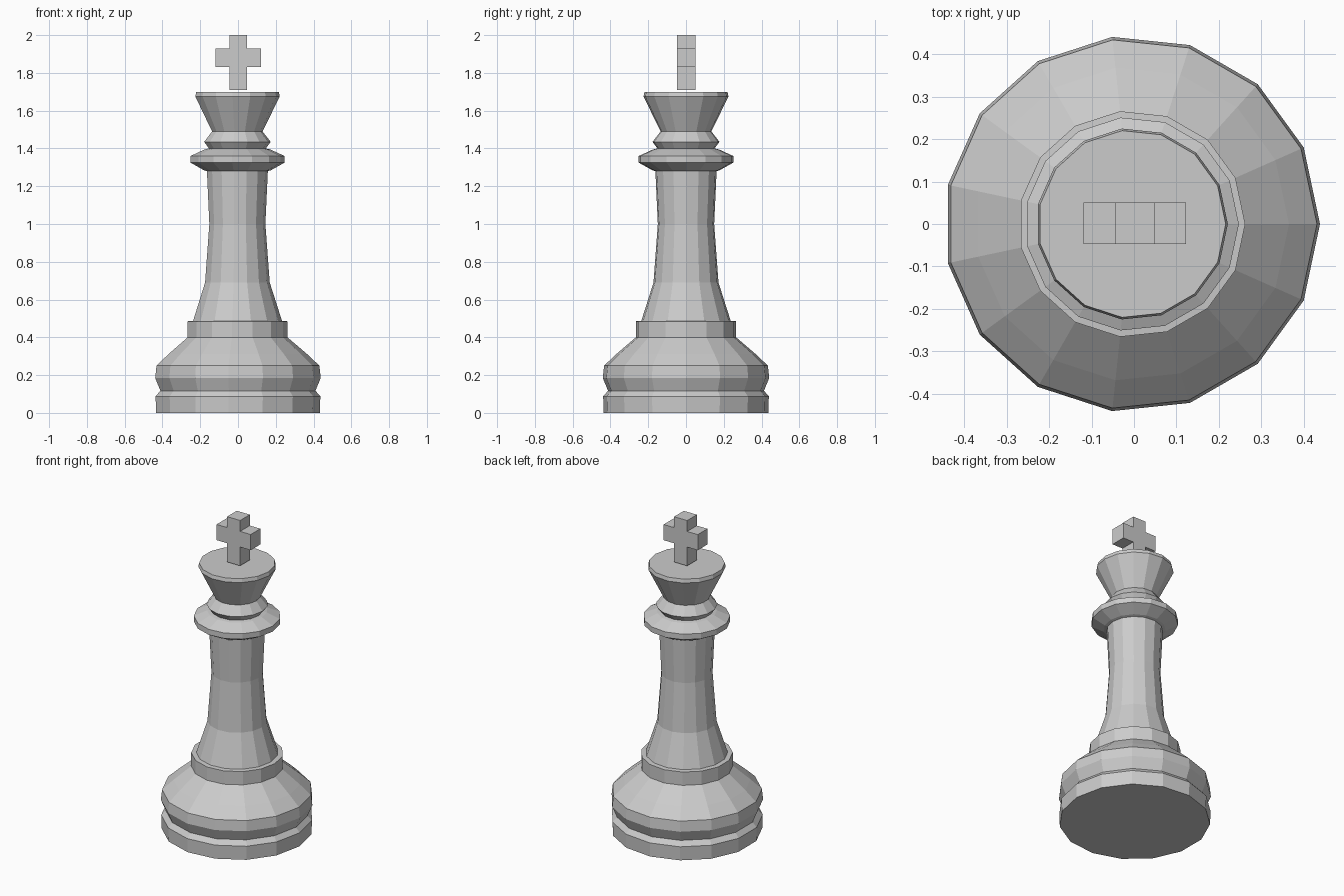
import bpy, bmesh, math

if "Cube" in bpy.data.objects:
    bpy.data.objects.remove(bpy.data.objects["Cube"])

SIDES = 15
CX = -0.005

grey = bpy.data.materials.new("light_grey")
grey.diffuse_color = (0.6, 0.6, 0.6, 1)
grey.use_nodes = True
grey.node_tree.nodes["Principled BSDF"].inputs["Base Color"].default_value = grey.diffuse_color


def add_object(name, bm):
    bmesh.ops.recalc_face_normals(bm, faces=bm.faces)
    mesh = bpy.data.meshes.new(name)
    bm.to_mesh(mesh)
    bm.free()
    mesh.materials.append(grey)
    obj = bpy.data.objects.new(name, mesh)
    bpy.context.collection.objects.link(obj)
    return obj


# Turned body: (radius, height) profile from the foot to the crown
profile = [
    (0.438, 0.0), (0.441, 0.088), (0.415, 0.117),         # foot and groove
    (0.443, 0.185), (0.436, 0.25), (0.37, 0.312),         # bulge
    (0.267, 0.40), (0.267, 0.485), (0.238, 0.487),        # collar
    (0.173, 0.69), (0.15, 1.0), (0.163, 1.28),            # stem
    (0.18, 1.285), (0.252, 1.325), (0.252, 1.36),         # ring
    (0.175, 1.395), (0.152, 1.40),
    (0.178, 1.435), (0.135, 1.49),                        # bead
    (0.226, 1.675), (0.221, 1.698),                       # crown
]
bm = bmesh.new()
rings = []
for r, z in profile:
    rings.append([bm.verts.new((CX + r * math.cos(math.tau * i / SIDES),
                                r * math.sin(math.tau * i / SIDES), z))
                  for i in range(SIDES)])
for a, b in zip(rings, rings[1:]):
    for i in range(SIDES):
        j = (i + 1) % SIDES
        bm.faces.new((a[i], a[j], b[j], b[i]))
bm.faces.new(rings[0][::-1])
bm.faces.new(rings[-1])
add_object("turned_body", bm)

# Top cross: outline extruded in y
w, a, z0, z1, z2, z3 = 0.046, 0.121, 1.71, 1.83, 1.93, 2.0
half = [(w, z0), (w, z1), (a, z1), (a, z2), (w, z2), (w, z3)]
outline = half + [(-x, z) for x, z in reversed(half)]
bm = bmesh.new()
face = bm.faces.new([bm.verts.new((x + 0.002, -0.047, z)) for x, z in outline])
new = bmesh.ops.extrude_face_region(bm, geom=[face])["geom"]
bmesh.ops.translate(bm, vec=(0, 0.098, 0),
                    verts=[v for v in new if isinstance(v, bmesh.types.BMVert)])
add_object("top_cross", bm)
